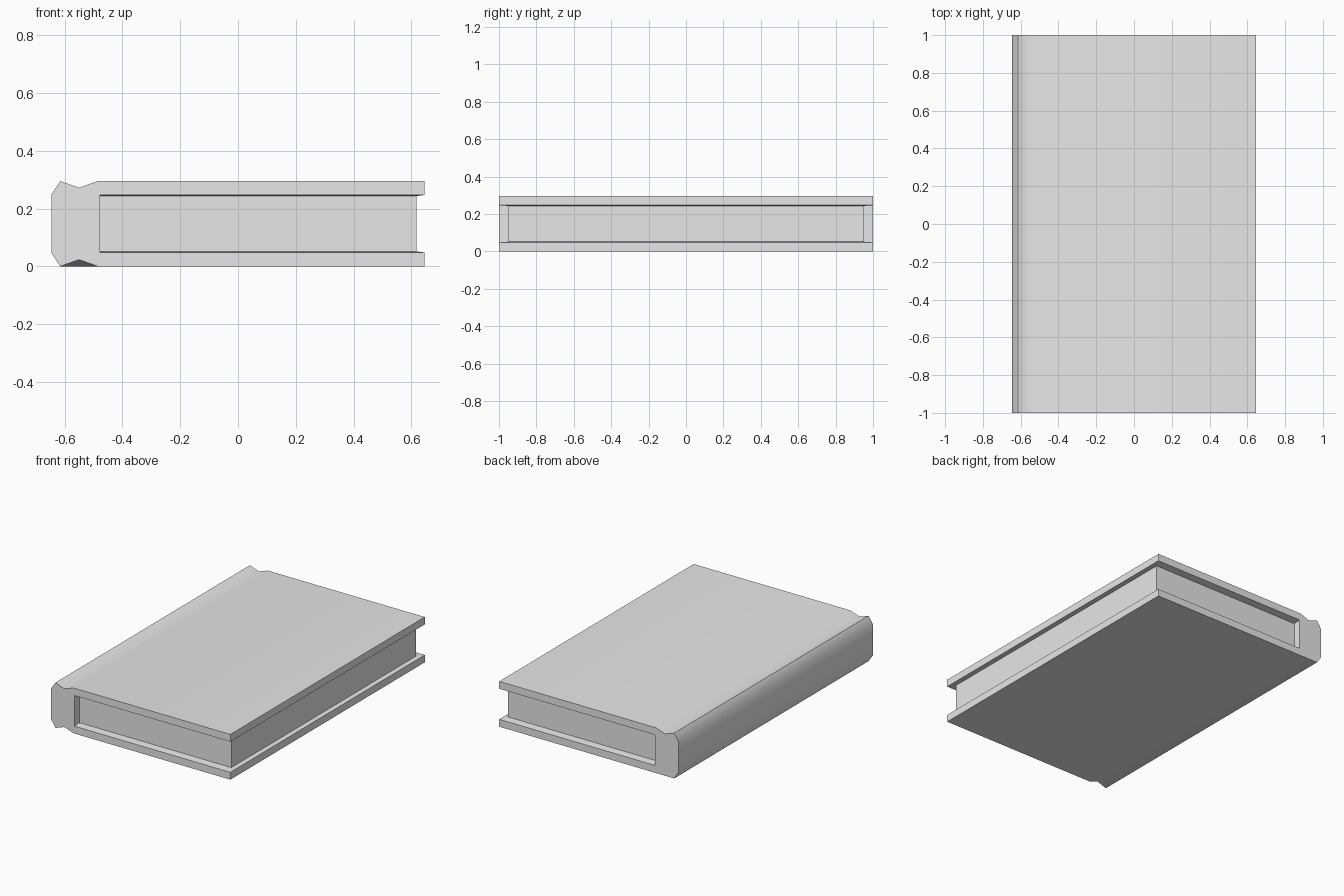
import bpy
import bmesh
import math

cube = bpy.data.objects.get("Cube")
if cube:
    bpy.data.objects.remove(cube, do_unlink=True)

HEIGHT = 0.295   # total thickness
BOARD = 0.048    # thickness of each cover board
EDGE = 0.645     # half width
INNER = -0.477   # inside of the spine

grey = bpy.data.materials.new("light grey")
grey.use_nodes = True
grey.diffuse_color = (0.8, 0.8, 0.8, 1)
grey.node_tree.nodes["Principled BSDF"].inputs["Base Color"].default_value = (0.8, 0.8, 0.8, 1)


def finish(name, bm):
    bmesh.ops.recalc_face_normals(bm, faces=bm.faces)
    mesh = bpy.data.meshes.new(name)
    bm.to_mesh(mesh)
    bm.free()
    mesh.materials.append(grey)
    obj = bpy.data.objects.new(name, mesh)
    bpy.context.collection.objects.link(obj)
    return obj


def loft(bm, rings):
    """Join closed rings of points with quads and cap both ends."""
    loops = [[bm.verts.new(p) for p in ring] for ring in rings]
    count = len(loops[0])
    for a, b in zip(loops, loops[1:]):
        for i in range(count):
            j = (i + 1) % count
            bm.faces.new((a[i], a[j], b[j], b[i]))
    bm.faces.new(loops[0])
    bm.faces.new(loops[-1])


# Cover: upper half of the profile, from the spine round to the pocket
upper = [(-EDGE, 0.25), (-0.615, HEIGHT), (-0.55, 0.272), (-0.485, HEIGHT),
         (EDGE, HEIGHT), (EDGE, HEIGHT - BOARD), (INNER, HEIGHT - BOARD)]
lower = [(x, HEIGHT - z) for x, z in reversed(upper)]
front = [(x, -1, z) for x, z in upper + lower]
back = [(x, 1, z) for x, z in upper + lower]

# The lower hinge groove runs out flat towards the back
groove = len(upper) + len(lower) - 3
back[groove] = (back[groove][0], 1, 0)

bm = bmesh.new()
loft(bm, [front, back])
cover = finish("cover", bm)

bpy.ops.object.select_all(action='DESELECT')
cover.select_set(True)
bpy.context.view_layer.objects.active = cover
bpy.ops.object.shade_smooth_by_angle(angle=math.radians(45))


# Page block, flaring slightly to meet the edges of the boards
def rectangle(x1, y, z):
    return [(INNER, -y, z), (x1, -y, z), (x1, y, z), (INNER, y, z)]


flare = 0.004
bm = bmesh.new()
loft(bm, [rectangle(EDGE, 1, BOARD),
          rectangle(0.617, 0.95, BOARD + flare),
          rectangle(0.617, 0.95, HEIGHT - BOARD - flare),
          rectangle(EDGE, 1, HEIGHT - BOARD)])
finish("page_block", bm)
